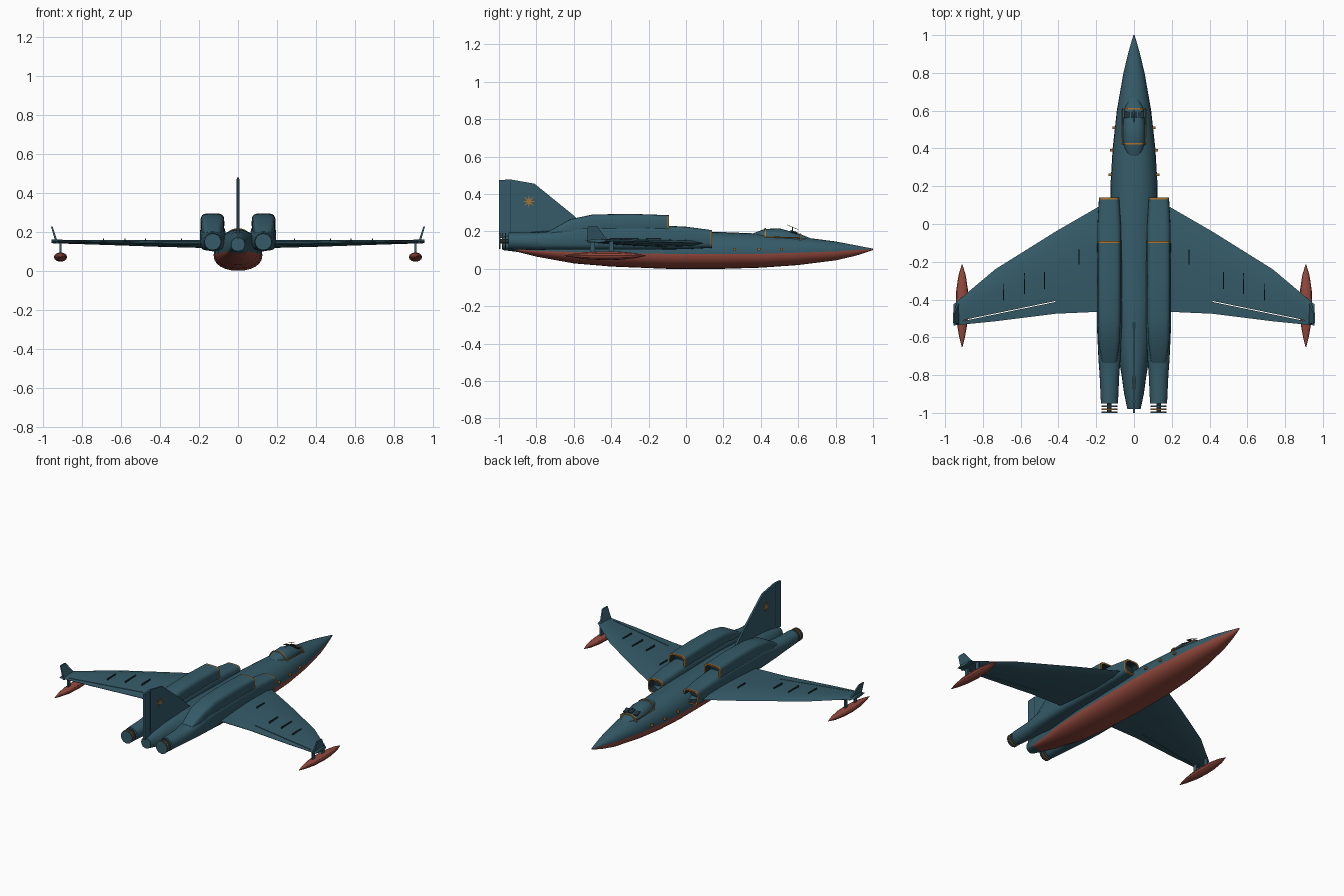
import bpy, bmesh, math
from mathutils import Vector

cube = bpy.data.objects.get("Cube")
if cube:
    bpy.data.objects.remove(cube)


def material(name, rgb):
    m = bpy.data.materials.new(name)
    m.use_nodes = True
    m.diffuse_color = (*rgb, 1)
    m.node_tree.nodes["Principled BSDF"].inputs["Base Color"].default_value = (*rgb, 1)
    return m


TEAL = material("sea teal", (0.035, 0.105, 0.14))
RED = material("hull red", (0.29, 0.066, 0.046))
ORANGE = material("trim orange", (0.40, 0.17, 0.03))
DARK = material("dark panel", (0.012, 0.03, 0.04))
GREY = material("pale grey", (0.5, 0.5, 0.5))


def finish(name, bm, mats, mirror=False, smooth=True):
    bmesh.ops.recalc_face_normals(bm, faces=bm.faces)
    me = bpy.data.meshes.new(name)
    bm.to_mesh(me)
    bm.free()
    for m in mats:
        me.materials.append(m)
    ob = bpy.data.objects.new(name, me)
    bpy.context.collection.objects.link(ob)
    bpy.ops.object.select_all(action="DESELECT")
    bpy.context.view_layer.objects.active = ob
    ob.select_set(True)
    if smooth:
        bpy.ops.object.shade_smooth_by_angle(angle=math.radians(32))
    if mirror:
        ob.modifiers.new("Mirror", "MIRROR")
    return ob


def loft(name, rings, mats, rule=lambda i, j: 0, mirror=False, smooth=True):
    """Skin closed rings; rule(segment, side) picks the material, caps are -1 and last."""
    bm = bmesh.new()
    vs = [[bm.verts.new(p) for p in r] for r in rings]
    n = len(vs[0])
    for i in range(len(vs) - 1):
        for j in range(n):
            k = (j + 1) % n
            f = bm.faces.new((vs[i][j], vs[i][k], vs[i + 1][k], vs[i + 1][j]))
            f.material_index = rule(i, j)
    bm.faces.new(vs[0]).material_index = rule(-1, 0)
    bm.faces.new(vs[-1]).material_index = rule(len(vs) - 1, 0)
    return finish(name, bm, mats, mirror, smooth)


def section(y, cx, hw, zb, zc, zt, e=2.0, n=24):
    """Superellipse across the length, with its widest point at height zc."""
    pts = []
    for j in range(n):
        a = 2 * math.pi * j / n
        c, s = math.cos(a), math.sin(a)
        x = math.copysign(abs(c) ** (2 / e), c) * hw
        z = math.copysign(abs(s) ** (2 / e), s)
        pts.append((cx + x, y, zc + z * ((zt - zc) if z > 0 else (zc - zb))))
    return pts


def tube(y, cx, hw, zb, zt, e=4.0):
    return section(y, cx, hw, zb, (zb + zt) / 2, zt, e)


def box(name, center, size, mat, mirror=False):
    bm = bmesh.new()
    bmesh.ops.create_cube(bm, size=1)
    for v in bm.verts:
        v.co = Vector(center) + Vector(a * b for a, b in zip(v.co, size))
    return finish(name, bm, [mat], mirror, False)


def rod(name, a, b, r, mat, mirror=False):
    a, b = Vector(a), Vector(b)
    bm = bmesh.new()
    bmesh.ops.create_cone(bm, cap_ends=True, segments=12, radius1=r, radius2=r, depth=(b - a).length)
    q = (b - a).to_track_quat("Z", "Y")
    for v in bm.verts:
        v.co = q @ v.co + (a + b) / 2
    return finish(name, bm, [mat], mirror)


# Fuselage with red boat hull: y, half width, bottom, chine, top
body = [(1.0, .003, .1, .105, .108), (.95, .018, .083, .103, .117), (.9, .032, .068, .1, .127),
        (.8, .056, .045, .093, .146), (.6, .091, .02, .086, .172), (.4, .113, .006, .08, .188),
        (.2, .125, 0, .08, .196), (-.1, .125, 0, .08, .2), (-.4, .117, .012, .085, .21),
        (-.6, .1, .029, .09, .21), (-.8, .066, .065, .096, .2), (-.9, .052, .09, .104, .187),
        (-.98, .035, .1, .135, .17)]
loft("fuselage", [section(y, 0, w, b, c, t, 2.2) for y, w, b, c, t in body], [TEAL, RED],
     lambda i, j: 1 if j >= 12 and i < 11 else 0)

# Canopy with frames and windows
shell = [(.68, .015, .158), (.61, .052, .186), (.5, .06, .216), (.42, .058, .213), (.36, .04, .19)]
loft("canopy", [section(y, 0, w, .13, .15, t, 2.5) for y, w, t in shell], [TEAL])
for name, y, w, t in (("canopy_front_frame", .61, .061, .19), ("canopy_rear_frame", .425, .064, .217)):
    loft(name, [section(y + d, 0, w, .13, .15, t, 2.5) for d in (.004, -.004)], [ORANGE])
for side in (-1, 1):
    rod("canopy_side_rail", (side * .063, .61, .166), (side * .064, .425, .17), .003, ORANGE)
for x in (-.037, 0, .037):
    z = .195 if x == 0 else .189
    pane = [(x + sx * .015, .578 + sy * .018, z - sy * .006) for sx, sy in ((-1, -1), (1, -1), (1, 1), (-1, 1))]
    loft("windscreen_pane", [pane, [(p[0], p[1], p[2] + .006) for p in pane]], [DARK], smooth=False)
rod("antenna_mast", (0, .57, .19), (0, .57, .222), .002, TEAL)
rod("antenna_wire", (0, .54, .235), (0, .6, .21), .0015, GREY)


# Engine nacelles: an open trimmed intake followed by the body
def nacelle(name, stations):
    y, cx, w, b, t = stations[0][:5]
    m = .01
    rings = [tube(y - .05, cx, w - m, b + m, t - m), tube(y, cx, w - m, b + m, t - m),
             tube(y, cx, w, b, t), tube(y - .01, cx, w, b, t)]
    rings += [tube(*s) for s in stations[1:]]
    loft(name, rings, [TEAL, ORANGE, DARK], lambda i, j: 2 if i < 1 else 1 if i < 3 else 0, True)


nacelle("lower_nacelle", [(.14, .132, .054, .112, .208), (0, .131, .062, .105, .225),
                          (-.2, .13, .066, .103, .235), (-.55, .13, .066, .103, .23),
                          (-.72, .13, .058, .103, .2, 3), (-.8, .13, .052, .1, .195, 2.2),
                          (-.95, .13, .045, .105, .193, 2)])
nacelle("upper_nacelle", [(-.09, .131, .06, .195, .287), (-.3, .131, .061, .19, .294),
                          (-.5, .131, .06, .18, .29), (-.62, .131, .057, .16, .265),
                          (-.735, .131, .04, .14, .2)])
for i, mat in enumerate((TEAL, ORANGE, TEAL)):
    y = -.962 - i * .0155
    rod("nozzle_ring", (.13, y, .148), (.13, y - .007, .148), .043, mat, True)
rod("nozzle_core", (.13, -.94, .148), (.13, -.995, .148), .012, DARK, True)

# Wings: x, leading edge, trailing edge, height, half thickness
foil = [(0, 0), (.12, .75), (.4, 1), (.75, .6), (1, .08), (1, -.08), (.75, -.6), (.4, -1), (.12, -.75)]
span = [(.08, .15, -.465, .136, .021), (.19, .09, -.465, .137, .02), (.415, -.04, -.475, .14, .017),
        (.735, -.24, -.515, .146, .012), (.955, -.425, -.537, .15, .009)]
wing = loft("wing", [[(x, le + (te - le) * f, z + t * h) for f, h in foil] for x, le, te, z, t in span], [TEAL])

# Aileron hinge slot cut through the wing
p, q = Vector((.415, -.41, .14)), Vector((.9, -.51, .14))
cutter = box("slot_cutter", (0, 0, 0), ((q - p).length, .005, .2), DARK)
cutter.location = (p + q) / 2
cutter.rotation_euler.z = math.atan2(q.y - p.y, q.x - p.x)
cutter.hide_render = True
cut = wing.modifiers.new("Slot", "BOOLEAN")
cut.operation, cut.object, cut.solver = "DIFFERENCE", cutter, "EXACT"
bpy.context.view_layer.objects.active = wing
bpy.ops.object.modifier_apply(modifier="Slot")
bpy.data.objects.remove(cutter)
wing.modifiers.new("Mirror", "MIRROR")

# Thin fences on the wing
for x, y, length in ((.29, -.175, .08), (.475, -.3, .09), (.58, -.315, .11), (.69, -.36, .09)):
    box("wing_fence", (x, y, .157), (.005, length, .016), DARK, True)


# Winglets and tip floats
def plate(x, y0, y1, z, h=.006):
    return [(x - h, y0, z), (x + h, y0, z), (x + h, y1, z), (x - h, y1, z)]


loft("winglet", [plate(.928, -.41, -.53, .14), plate(.955, -.475, -.525, .227, .004)], [TEAL],
     mirror=True, smooth=False)
pod = [(-.215, .002), (-.27, .019), (-.35, .031), (-.43, .034), (-.52, .029), (-.6, .015), (-.65, .002)]
loft("tip_float", [section(y, .91, r, .07 - r * .7, .07, .07 + r * .7, 2, 12) for y, r in pod],
     [RED], mirror=True)
for y in (-.4, -.5):
    box("float_strut", (.91, y, .12), (.01, .025, .06), TEAL, True)

# Tail fin, rudder line and star badge
outline = [(-.5, .19), (-.6, .285), (-.81, .455), (-.94, .478), (-1, .474), (-1, .165)]
loft("tail_fin", [[(x, y, z) for y, z in outline] for x in (-.006, .006)], [TEAL], smooth=False)
box("rudder_hinge", (0, -.94, .33), (.014, .004, .28), DARK)
star = [(-.84 + r * math.cos(k * math.pi / 8), .36 + r * math.sin(k * math.pi / 8))
        for k in range(16) for r in ((.036, .011)[k % 2],)]
loft("star_badge", [[(x, y, z) for y, z in star] for x in (-.008, .008)], [ORANGE], smooth=False)

# Small side fittings along the forward hull
for x, y in ((.105, .51), (.116, .39), (.124, .26)):
    box("side_fitting", (x, y, .105), (.02, .014, .014), ORANGE, True)
